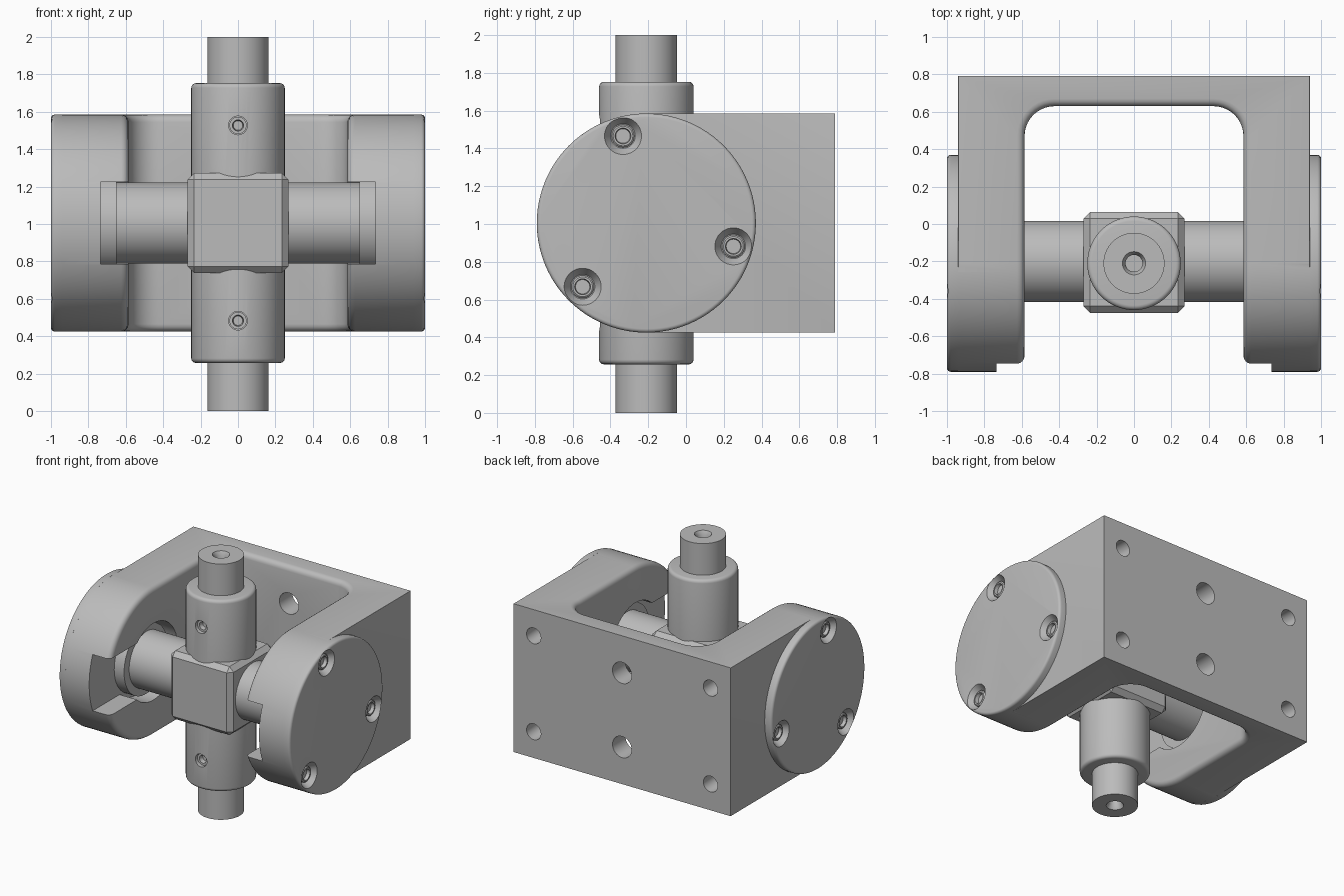
import bpy, bmesh, math
from mathutils import Matrix, Vector

if "Cube" in bpy.data.objects:
    bpy.data.objects.remove(bpy.data.objects["Cube"])

grey = bpy.data.materials.new("machined_grey")
grey.use_nodes = True
COLOUR = (0.5, 0.5, 0.5, 1)
grey.diffuse_color = COLOUR
grey.node_tree.nodes["Principled BSDF"].inputs["Base Color"].default_value = COLOUR

CY, CZ = -0.21, 1.005      # joint centre
R = 0.58                   # arm and cover radius
AIM = {"z": Matrix(), "-z": Matrix.Rotation(math.pi, 4, "X"),
       "x": Matrix.Rotation(math.pi / 2, 4, "Y"), "-x": Matrix.Rotation(-math.pi / 2, 4, "Y"),
       "y": Matrix.Rotation(-math.pi / 2, 4, "X"), "-y": Matrix.Rotation(math.pi / 2, 4, "X")}


def finish(bm, name):
    bmesh.ops.recalc_face_normals(bm, faces=bm.faces)
    mesh = bpy.data.meshes.new(name)
    bm.to_mesh(mesh)
    bm.free()
    mesh.materials.append(grey)
    obj = bpy.data.objects.new(name, mesh)
    bpy.context.collection.objects.link(obj)
    return obj


def lathe(name, profile, aim="z", at=(0, 0, 0), sides=64):
    """Turn (radius, height) points about an axis; both ends are capped."""
    bm = bmesh.new()
    rings = []
    for r, h in profile:
        rings.append([bm.verts.new((r * math.cos(a), r * math.sin(a), h))
                      for a in (math.tau * i / sides for i in range(sides))])
    for low, high in zip(rings, rings[1:]):
        for i in range(sides):
            j = (i + 1) % sides
            bm.faces.new((low[i], low[j], high[j], high[i]))
    bm.faces.new(rings[0][::-1])
    bm.faces.new(rings[-1])
    bm.transform(Matrix.Translation(at) @ AIM[aim])
    return finish(bm, name)


def box(name, low, high):
    bm = bmesh.new()
    low, high = Vector(low), Vector(high)
    bmesh.ops.create_cube(bm, size=1)
    bm.transform(Matrix.Translation((low + high) / 2) @ Matrix.Diagonal((*(high - low), 1)))
    return finish(bm, name)


def edge_bevel(obj, rule, width, segments):
    """Round the sharp edges that satisfy the rule."""
    bm = bmesh.new()
    bm.from_mesh(obj.data)
    edges = [e for e in bm.edges if len(e.link_faces) == 2
             and e.calc_face_angle(0) > 0.8 and rule(*[v.co for v in e.verts])]
    bmesh.ops.bevel(bm, geom=edges, offset=width, segments=segments,
                    profile=0.5, affect="EDGES", clamp_overlap=True)
    bm.to_mesh(obj.data)
    bm.free()


def cut(obj, *cutters):
    for cutter in cutters:
        mod = obj.modifiers.new("cut", "BOOLEAN")
        mod.operation, mod.solver, mod.object = "DIFFERENCE", "EXACT", cutter
        with bpy.context.temp_override(object=obj, active_object=obj, selected_objects=[obj]):
            bpy.ops.object.modifier_apply(modifier=mod.name)
        bpy.data.objects.remove(cutter)


def arc_rim(r, h, soft, steps=4):
    """Rounded outer rim at the top of a turned part."""
    return [(r - soft + soft * math.cos(a), h - soft + soft * math.sin(a))
            for a in (math.pi / 2 * i / steps for i in range(steps + 1))]


# Yoke: D-shaped side profile swept across the width
bm = bmesh.new()
outline = [(0.79, CZ + R)]
outline += [(CY + R * math.cos(a), CZ + R * math.sin(a))
            for a in (math.pi / 2 + math.pi * i / 40 for i in range(41))]
outline += [(0.79, CZ - R)]
side = bm.faces.new([bm.verts.new((-0.94, y, z)) for y, z in outline])
swept = bmesh.ops.extrude_face_region(bm, geom=[side])["geom"]
bmesh.ops.translate(bm, vec=(1.88, 0, 0), verts=[v for v in swept if isinstance(v, bmesh.types.BMVert)])
yoke = finish(bm, "yoke")
edge_bevel(yoke, lambda a, b: abs(a.x - b.x) < 0.01 and abs(a.y - b.y) > 0.5, 0.03, 4)

# Opening between the arms, with rounded inner corners and a soft rim
opening = box("opening", (-0.585, -1.2, 0), (0.585, 0.63, 2))
edge_bevel(opening, lambda a, b: abs(a.z - b.z) > 1 and a.y > 0.6, 0.16, 10)
cut(yoke, opening)
edge_bevel(yoke, lambda a, b: max(abs(a.x), abs(b.x)) < 0.59, 0.04, 4)

# Bearing pockets and front slots in the arms
for s, aim in ((1, "x"), (-1, "-x")):
    cut(yoke, lathe("pocket", [(0.3, 0.4), (0.3, 0.735)], aim, (0, CY, CZ)),
        box("slot", (min(s * 0.4, s * 0.735), -1, CZ - 0.22),
            (max(s * 0.4, s * 0.735), CY, CZ + 0.22)))

# Mounting holes in the back plate
for dz in (-1, 1):
    for x in (-0.765, 0.765):
        cut(yoke, lathe("bolt_hole", [(0.045, 0.45), (0.062, 0.48), (0.062, 0.9)],
                        "y", (x, 0, CZ + dz * 0.375), 32))
    cut(yoke, lathe("through_hole", [(0.083, 0.5), (0.083, 0.9)], "y", (0, 0, CZ + dz * 0.29), 32))

parts = [yoke]

# Round covers with countersunk socket screws, and bearing rings
for aim, label in (("x", "left"), ("-x", "right")):
    s = 1 if aim == "x" else -1
    cover = lathe(label + "_cover", [(R, 0.94)] + arc_rim(R, 1.0, 0.02), aim, (0, CY, CZ), 96)
    for k in range(3):
        a = math.radians(105 + 120 * k)
        at = (0, CY + 0.477 * math.cos(a), CZ + 0.477 * math.sin(a))
        cut(cover, lathe("countersink", [(0.065, 0.945), (0.098, 1.0), (0.098, 1.05)], aim, at, 40))
        parts.append(lathe(label + "_cover_screw",
                           [(0.06, 0.942), (0.06, 0.97), (0.052, 0.976), (0.042, 0.976), (0.038, 0.95)],
                           aim, at, 32))
    parts.append(cover)
    parts.append(lathe(label + "_bearing_ring", [(0.27, 0.65), (0.27, 0.735)], aim, (0, CY, CZ)))

# Cross shaft and centre block
parts.append(lathe("cross_shaft", [(0.217, -0.735), (0.217, 0.735)], "x", (0, CY + 0.01, CZ)))
block = box("centre_block", (-0.27, CY - 0.265, CZ - 0.268), (0.27, CY + 0.275, CZ + 0.268))
edge_bevel(block, lambda a, b: True, 0.036, 1)
parts.append(block)

# Upper and lower collars with set screws, and pins with centre holes
for aim, s, label in (("z", 1, "upper"), ("-z", -1, "lower")):
    at = (0, CY, CZ)
    collar = lathe(label + "_collar", [(0.25, 0.2)] + arc_rim(0.25, 0.748, 0.025), aim, at)
    screw_at = (0, CY, CZ + s * 0.522)
    cut(collar, lathe("screw_hole", [(0.05, 0.18), (0.05, 0.3)], "-y", screw_at, 32))
    parts.append(collar)
    parts.append(lathe(label + "_set_screw", [(0.046, 0.17), (0.046, 0.225), (0.03, 0.225), (0.025, 0.19)],
                       "-y", screw_at, 32))
    tip = 1.0 if s < 0 else 0.995
    tip += 0.005 if s < 0 else 0
    parts.append(lathe(label + "_pin", [(0.163, 0.7), (0.163, tip), (0.062, tip), (0.045, tip - 0.03),
                                        (0.045, tip - 0.12)], aim, at))

# Smooth round surfaces, keep machined edges crisp
bpy.ops.object.select_all(action="DESELECT")
for obj in parts:
    obj.select_set(True)
bpy.context.view_layer.objects.active = yoke
bpy.ops.object.shade_smooth_by_angle(angle=math.radians(30))
